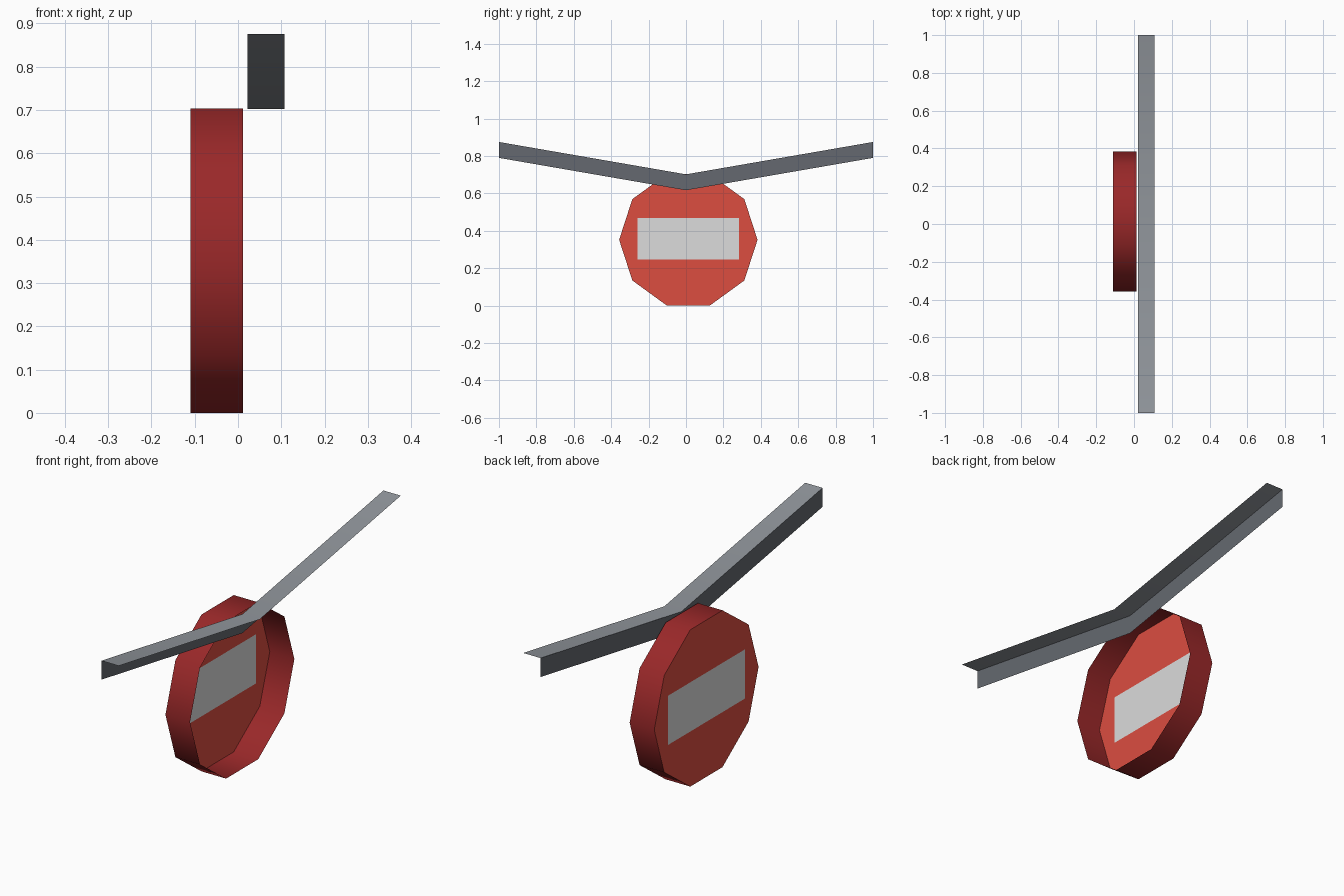
import bpy, bmesh, math
from mathutils import Vector

if "Cube" in bpy.data.objects:
    bpy.data.objects.remove(bpy.data.objects["Cube"])


def material(name, hex_code):
    rgb = [int(hex_code[i:i + 2], 16) / 255 for i in (0, 2, 4)]
    lin = [c / 12.92 if c <= 0.04045 else ((c + 0.055) / 1.055) ** 2.4 for c in rgb]
    m = bpy.data.materials.new(name)
    m.diffuse_color = (*lin, 1)
    m.use_nodes = True
    m.node_tree.nodes["Principled BSDF"].inputs["Base Color"].default_value = m.diffuse_color
    return m


def finish(name, bm, mats, smooth=False):
    mesh = bpy.data.meshes.new(name)
    for f in bm.faces:
        f.smooth = smooth
    bm.to_mesh(mesh)
    bm.free()
    for m in mats:
        mesh.materials.append(m)
    ob = bpy.data.objects.new(name, mesh)
    bpy.context.collection.objects.link(ob)
    return ob


red = material("bright_red", "DC4D40")
dark_red = material("dark_red", "9A2829")
white = material("off_white", "DC DCDC".replace(" ", ""))
steel = material("light_steel", "92979D")
dark_steel = material("dark_steel", "656970")

# Ten-sided open dish: closed at the back x, open towards the bracket
CY, CZ, R, SIDES = 0.0125, 0.352, 0.37, 10
X_BACK, X_OPEN = -0.11, 0.012


def ring(bm, x):
    return [bm.verts.new((x, CY + R * math.cos(a), CZ + R * math.sin(a)))
            for a in (2 * math.pi * i / SIDES for i in range(SIDES))]


# Rim wall
bm = bmesh.new()
a, b = ring(bm, X_BACK), ring(bm, X_OPEN)
for i in range(SIDES):
    j = (i + 1) % SIDES
    bm.faces.new((a[i], a[j], b[j], b[i]))
bmesh.ops.recalc_face_normals(bm, faces=bm.faces[:])
finish("sign_rim", bm, [dark_red], smooth=True)

# Flat sign face with a white panel cut into it
Y0, Y1, Z0, Z1 = -0.26, 0.283, 0.247, 0.468
bm = bmesh.new()
bm.faces.new(ring(bm, X_BACK))
for co, no in (((0, Y0, 0), (0, 1, 0)), ((0, Y1, 0), (0, 1, 0)),
               ((0, 0, Z0), (0, 0, 1)), ((0, 0, Z1), (0, 0, 1))):
    bmesh.ops.bisect_plane(bm, geom=bm.verts[:] + bm.edges[:] + bm.faces[:],
                           plane_co=Vector(co), plane_no=Vector(no))
for f in bm.faces:
    c = f.calc_center_median()
    f.material_index = int(Y0 < c.y < Y1 and Z0 < c.z < Z1)
finish("sign_face", bm, [red, white])

# Bent angle bracket: thin top flange and thin upright flange
PATH = [(-1, 0.875), (0, 0.702), (1, 0.875)]
XA, XB, DROP = 0.022, 0.108, 0.085


def flange(name, dx, dz, mat):
    bm = bmesh.new()
    p = [bm.verts.new((XA, y, z)) for y, z in PATH]
    q = [bm.verts.new((XA + dx, y, z - dz)) for y, z in PATH]
    for i in range(len(PATH) - 1):
        bm.faces.new((p[i], q[i], q[i + 1], p[i + 1]))
    finish(name, bm, [mat], smooth=True)


flange("bracket_top_flange", XB - XA, 0, steel)
flange("bracket_upright_flange", 0, DROP, dark_steel)
